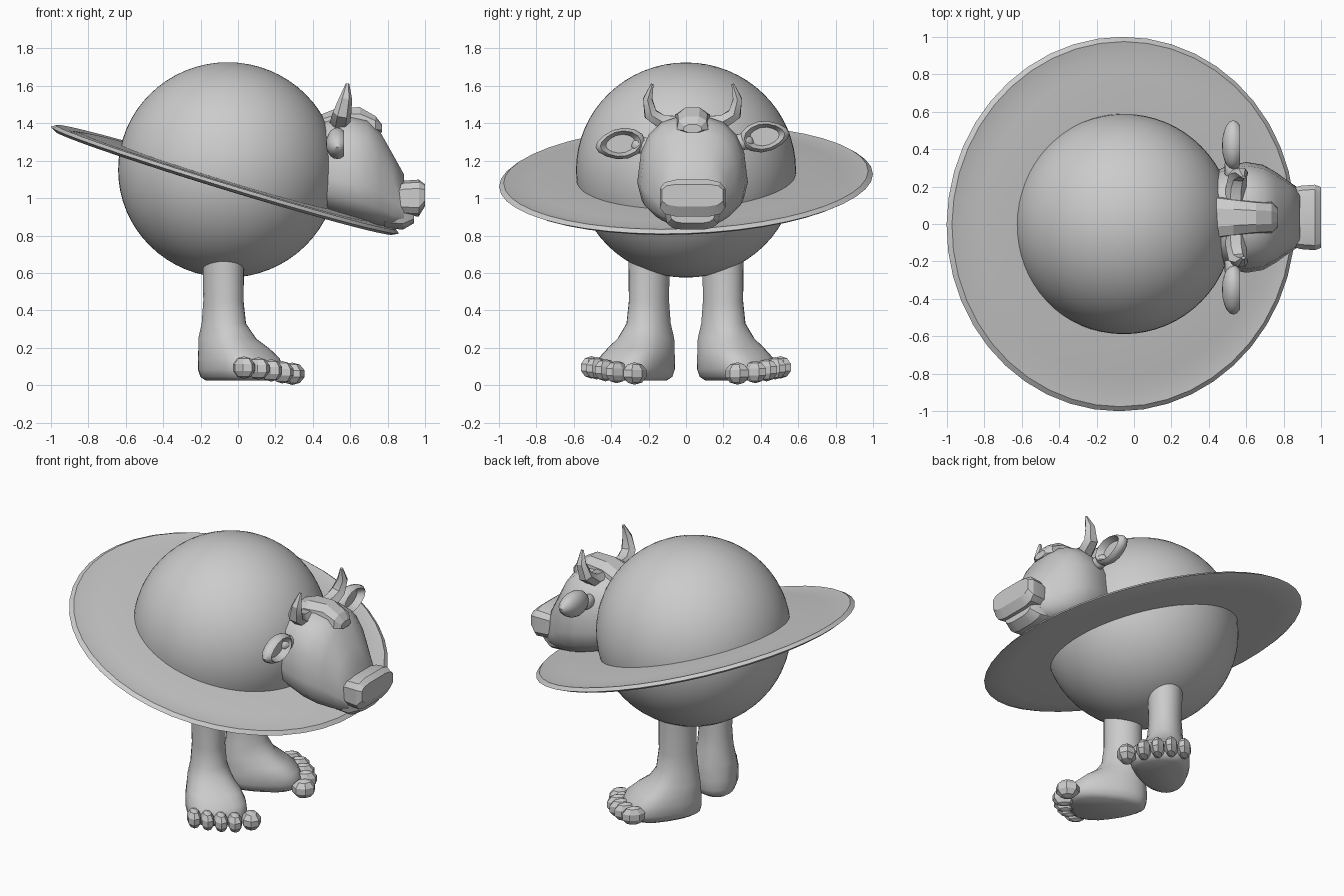
import bpy, bmesh, math
from math import sin, cos, pi, radians
from mathutils import Matrix, Vector

if "Cube" in bpy.data.objects:
    bpy.data.objects.remove(bpy.data.objects["Cube"])

HEAD_Y = 0.035  # the head sits slightly off centre


def finish(name, bm, angle=None):
    bmesh.ops.recalc_face_normals(bm, faces=bm.faces)
    me = bpy.data.meshes.new(name)
    bm.to_mesh(me)
    bm.free()
    ob = bpy.data.objects.new(name, me)
    bpy.context.collection.objects.link(ob)
    if angle:
        bpy.ops.object.select_all(action='DESELECT')
        ob.select_set(True)
        bpy.context.view_layer.objects.active = ob
        bpy.ops.object.shade_smooth_by_angle(angle=radians(angle))
    return ob


def loft(name, rings, angle=None, closed=False):
    bm = bmesh.new()
    vs = [[bm.verts.new(p) for p in r] for r in rings]
    n = len(rings[0])
    pairs = list(zip(vs, vs[1:]))
    if closed:
        pairs.append((vs[-1], vs[0]))
    for a, b in pairs:
        for i in range(n):
            j = (i + 1) % n
            bm.faces.new((a[i], a[j], b[j], b[i]))
    if not closed:
        bm.faces.new(vs[0])
        bm.faces.new(vs[-1])
    return finish(name, bm, angle)


def sp(v, p):
    return math.copysign(abs(v) ** p, v)


def cross(x, z0, z1, w, p=0.75, n=16, jowl=0.12):
    """Vertical head section at x, wider low down when jowl > 0."""
    ring = []
    for i in range(n):
        a = 2 * pi * (i + 0.5) / n
        u, v = sp(cos(a), p), sp(sin(a), p)
        ring.append((x, HEAD_Y + w * u * (1 - jowl * v), (z0 + z1) / 2 + (z1 - z0) / 2 * v))
    return ring


# round body
bm = bmesh.new()
bmesh.ops.create_uvsphere(bm, u_segments=64, v_segments=32, radius=1,
    matrix=Matrix.Translation((-0.055, 0, 1.15)) @ Matrix.Diagonal((0.585, 0.588, 0.575, 1)))
finish("body", bm, 40)

# tilted disc around the body
M = (Matrix.Translation((-0.07, 0, 1.095)) @ Matrix.Rotation(radians(17), 4, 'Y')
     @ Matrix.Rotation(radians(2), 4, 'X') @ Matrix.Diagonal((0.973, 1, 1, 1)))
profile = [(0.5, -0.018), (0.85, -0.02), (0.97, -0.015), (1.0, 0.0), (0.975, 0.018),
           (0.9, 0.01), (0.82, 0.018), (0.5, 0.018)]
N = 44
loft("ring", [[M @ Vector((r * cos(2 * pi * i / N), r * sin(2 * pi * i / N), z))
               for i in range(N)] for r, z in profile], 30, closed=True)

# legs and feet: horizontal slices (z, heel, front, heel half-width, toe half-width)
slices = [(0.66, -0.03, 0.20, 0.105, 0.105), (0.45, -0.03, 0.20, 0.10, 0.10),
          (0.33, -0.04, 0.215, 0.108, 0.11), (0.25, -0.05, 0.26, 0.12, 0.14),
          (0.195, -0.055, 0.33, 0.12, 0.185), (0.145, -0.06, 0.39, 0.125, 0.21),
          (0.085, -0.06, 0.42, 0.125, 0.215), (0.045, -0.05, 0.41, 0.11, 0.20),
          (0.025, -0.02, 0.37, 0.08, 0.17)]
# toes: across, along, height, half-width
toes = [(0.01, 0.40, 0.062, 0.062), (-0.095, 0.43, 0.07, 0.047), (-0.18, 0.43, 0.08, 0.045),
        (-0.26, 0.415, 0.09, 0.043), (-0.335, 0.38, 0.095, 0.045)]
for side, label in ((-1, "near"), (1, "far")):
    # foot space (along, across, up), turned 45 degrees outward
    k = math.sqrt(0.5)
    F = Matrix(((k, k, 0, 0), (k * side, -k * side, 0, 0), (0, 0, 1, 0), (0, 0, 0, 1)))
    rings = []
    for z, s0, s1, wh, wt in slices:
        p = 1.0 if z > 0.3 else 0.8
        ring = []
        for i in range(24):
            a = 2 * pi * i / 24
            u = sp(cos(a), p)
            f = (u + 1) / 2
            t = -0.195 + 0.3 * f * (wt - wh) + (wh + (wt - wh) * f) * sp(sin(a), p)
            ring.append(F @ Vector(((s0 + s1) / 2 + (s1 - s0) / 2 * u, t, z)))
        rings.append(ring)
    loft(label + "_leg", rings, 50)
    bm = bmesh.new()
    for t, s, z, w in toes:
        bmesh.ops.create_uvsphere(bm, u_segments=7, v_segments=5, radius=1,
            matrix=F @ Matrix.Translation((s, t, z)) @ Matrix.Diagonal((0.075, w, min(z, 0.06), 1)))
    finish(label + "_toes", bm)

# head
loft("head", [cross(0.38, 0.96, 1.40, 0.22), cross(0.50, 0.92, 1.43, 0.27),
              cross(0.60, 0.89, 1.44, 0.29), cross(0.69, 0.865, 1.42, 0.275),
              cross(0.76, 0.85, 1.355, 0.235), cross(0.83, 0.84, 1.23, 0.185),
              cross(0.885, 0.84, 1.13, 0.15)], 45)

# muzzle and lower lip
loft("muzzle", [cross(0.82, 0.92, 1.07, 0.15, 0.5, 12, 0), cross(0.89, 0.905, 1.095, 0.172, 0.5, 12, 0),
                cross(0.965, 0.90, 1.10, 0.178, 0.5, 12, 0),
                cross(0.998, 0.955, 1.075, 0.165, 0.5, 12, 0)], 25)
loft("lower_lip", [cross(0.78, 0.84, 0.95, 0.15, 0.6, 12, -0.1), cross(0.88, 0.83, 0.95, 0.145, 0.6, 12, -0.1),
                   cross(0.94, 0.865, 0.95, 0.12, 0.6, 12, -0.1)], 30)

# faceted tuft on the crown
loft("forelock", [cross(0.42, 1.34, 1.44, 0.12, 0.8, 8), cross(0.53, 1.34, 1.485, 0.105, 0.8, 8),
                  cross(0.65, 1.34, 1.49, 0.09, 0.8, 8), cross(0.735, 1.34, 1.44, 0.085, 0.8, 8),
                  cross(0.768, 1.35, 1.395, 0.05, 0.8, 8)])

# horns and cupped ears
path = [(0.54, 0.05, 1.40, 0.055), (0.545, 0.16, 1.405, 0.055), (0.555, 0.225, 1.45, 0.05),
        (0.575, 0.24, 1.53, 0.035), (0.585, 0.215, 1.61, 0.01)]
for side, label in ((-1, "near"), (1, "far")):
    pts = [Vector((x, HEAD_Y + side * y, z)) for x, y, z, r in path]
    rings = []
    for i, c in enumerate(pts):
        d = (pts[min(i + 1, 4)] - pts[max(i - 1, 0)]).normalized()
        a = Vector((1, 0, 0))
        a = (a - d * a.dot(d)).normalized()
        b = d.cross(a)
        rings.append([c + path[i][3] * (a * cos(q * pi / 3) + b * 0.8 * sin(q * pi / 3)) for q in range(6)])
    loft(label + "_horn", rings, 30)

    bm = bmesh.new()
    bmesh.ops.create_uvsphere(bm, u_segments=14, v_segments=10, radius=1,
                              matrix=Matrix.Rotation(pi / 2, 4, 'Y'))
    for v in bm.verts:
        if v.co.x > 0 and math.hypot(v.co.y, v.co.z) < 0.75:
            v.co.x = -0.1
        v.co.z *= 1 - 0.25 * max(0, v.co.y * side)
    E = (Matrix.Translation((0.53, HEAD_Y + side * 0.385, 1.31 + side * 0.02))
         @ Matrix.Rotation(radians(8), 4, 'X') @ Matrix.Diagonal((0.06, 0.135, 0.085, 1)))
    bmesh.ops.transform(bm, matrix=E, verts=bm.verts)
    finish(label + "_ear", bm, 40)
    # ear root joining the skull
    bm = bmesh.new()
    bmesh.ops.create_uvsphere(bm, u_segments=10, v_segments=6, radius=1,
        matrix=Matrix.Translation((0.52, HEAD_Y + side * 0.26, 1.29 + side * 0.01))
        @ Matrix.Diagonal((0.04, 0.07, 0.045, 1)))
    finish(label + "_ear_root", bm, 60)
